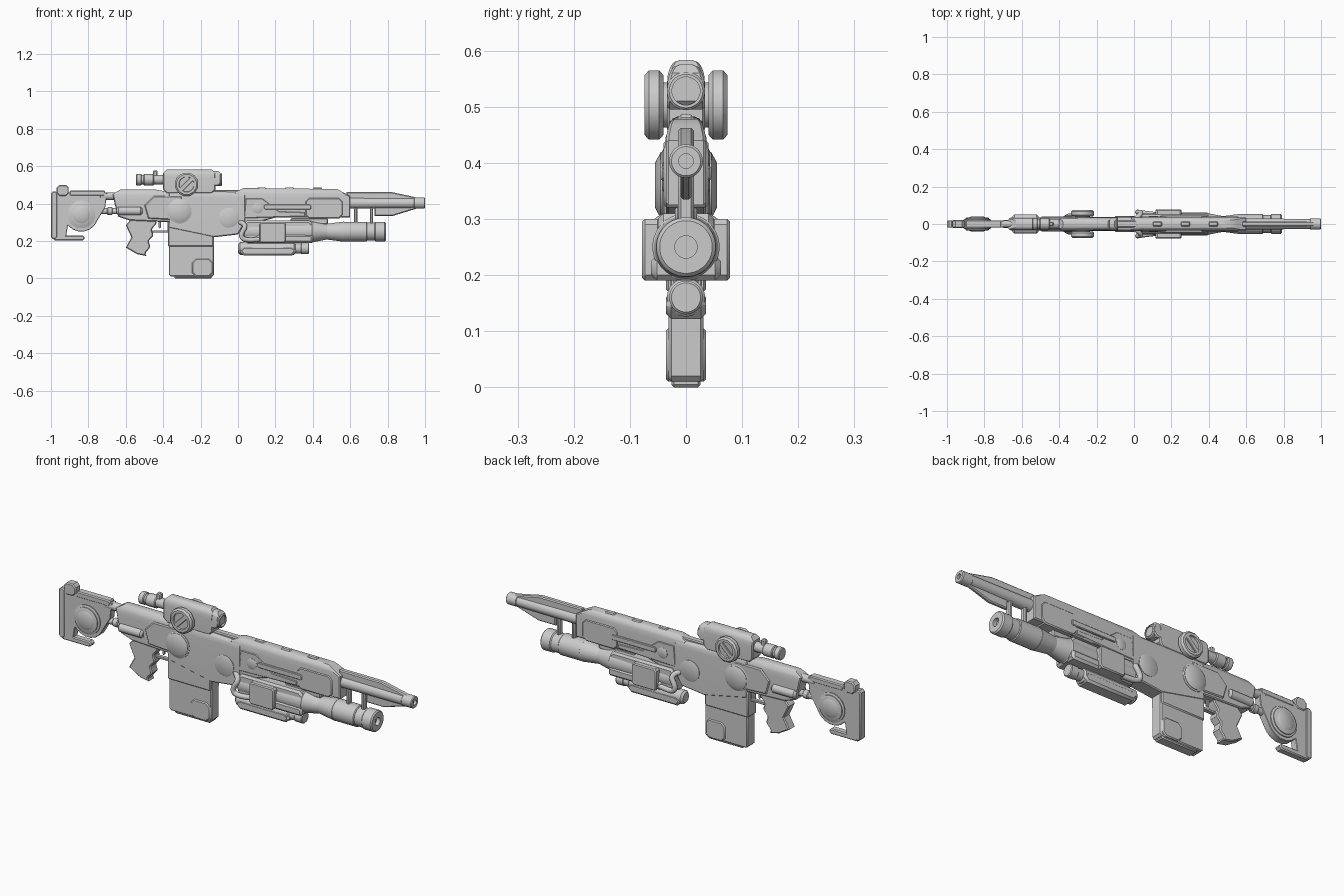
import bpy, bmesh, math
from mathutils import Vector

cube = bpy.data.objects.get("Cube")
if cube:
    bpy.data.objects.remove(cube, do_unlink=True)

shade = (.6, .6, .6, 1)
grey = bpy.data.materials.new("plain grey")
grey.use_nodes = True
grey.diffuse_color = shade
grey.node_tree.nodes["Principled BSDF"].inputs["Base Color"].default_value = shade
parts = []
SIDES = {"right": -1, "left": 1}


def finish(name, bm):
    bmesh.ops.recalc_face_normals(bm, faces=bm.faces)
    mesh = bpy.data.meshes.new(name)
    bm.to_mesh(mesh)
    bm.free()
    mesh.materials.append(grey)
    part = bpy.data.objects.new(name, mesh)
    bpy.context.collection.objects.link(part)
    parts.append(part)


def round_top(bm, eave, ridge, narrow):
    """Curve the sides inward between the eave and ridge heights."""
    steps = 4
    for step in range(steps):
        height = eave + (ridge - eave) * math.sin(step / steps * math.pi / 2)
        bmesh.ops.bisect_plane(bm, geom=bm.verts[:] + bm.edges[:] + bm.faces[:],
                               plane_co=(0, 0, height), plane_no=(0, 0, 1))
    for vert in bm.verts:
        rise = min(1, max(0, (vert.co.z - eave) / (ridge - eave)))
        vert.co.y *= narrow + (1 - narrow) * math.sqrt(1 - rise * rise)


def prism(name, outline, half, bevel=.005, y=0, roof=None):
    """Side outline of (x, z) points, thickened to both sides of y."""
    bm = bmesh.new()
    face = bm.faces.new([bm.verts.new((x, y - half, z)) for x, z in outline])
    grown = bmesh.ops.extrude_face_region(bm, geom=[face])["geom"]
    bmesh.ops.translate(bm, vec=(0, half * 2, 0),
                        verts=[item for item in grown if isinstance(item, bmesh.types.BMVert)])
    rims = [edge for edge in bm.edges if edge.verts[0].co.y == edge.verts[1].co.y]
    bmesh.ops.bevel(bm, geom=rims, offset=bevel, segments=1, affect="EDGES", clamp_overlap=True)
    if roof:
        round_top(bm, *roof)
    finish(name, bm)


def block(name, left, right, bottom, top, half, cut=.005, **shape):
    """Box whose four side-view corners are cut off."""
    outline = [(left + cut, bottom), (right - cut, bottom), (right, bottom + cut), (right, top - cut),
               (right - cut, top), (left + cut, top), (left, top - cut), (left, bottom + cut)]
    prism(name, outline, half, **shape)


def lathe(name, centre, profile, direction=Vector((1, 0, 0)), sides=32):
    """Turn (distance, radius) pairs about a line through the centre."""
    bm = bmesh.new()
    across = Vector((0, 0, 1))
    other = direction.cross(across)
    rings = []
    for distance, radius in profile:
        angles = [math.tau * (i + .5) / sides for i in range(sides)]
        rings.append([bm.verts.new(Vector(centre) + direction * distance
                                   + (across * math.cos(a) + other * math.sin(a)) * radius) for a in angles])
    for near, far in zip(rings, rings[1:]):
        for i in range(sides):
            bm.faces.new((near[i - 1], near[i], far[i], far[i - 1]))
    bm.faces.new(rings[0])
    bm.faces.new(rings[-1])
    finish(name, bm)


def tube(name, start, end, radius, z, y=0, tip=None, lip=.004, bore=None):
    """Rod along x with softened ends, an optional taper and a hollow mouth."""
    tip = tip or radius
    profile = [(start, radius - lip), (start + lip, radius), (end - lip, tip), (end, tip - lip)]
    if bore:
        profile += [(end, bore), (end - bore, bore)]
    lathe(name, (0, y, z), profile)


def discs(name, x, z, radius, reach, lip=.003, sides=32):
    """Matching round plate on each flank."""
    for side, sign in SIDES.items():
        profile = [(0, radius), (reach - lip, radius), (reach, radius - lip * 2)]
        lathe(f"{side}_{name}", (x, 0, z), profile, Vector((0, sign, 0)), sides)


# Shoulder stock: plate with round belly and hooked toe, then boss and struts
wheel_x, wheel_z, belly = -.838, .342, .092
curve = [math.radians(angle) for angle in range(-140, 0, 20)]
prism("stock_plate", [(-.99, .46), (-.99, .22), (-.92, .22), (-.91, .28)]
      + [(wheel_x + belly * math.cos(a), wheel_z + belly * math.sin(a)) for a in curve]
      + [(-.71, .38), (-.7, .46)], half=.018)
block("stock_toe", left=-.99, right=-.82, bottom=.203, top=.23, half=.018, cut=.01)
block("stock_butt_pad", left=-1, right=-.965, bottom=.21, top=.465, half=.02, cut=.01)
block("stock_heel", left=-.97, right=-.905, bottom=.44, top=.5, half=.022, cut=.015)
block("stock_top_rail", left=-.9, right=-.71, bottom=.44, top=.47, half=.02)
discs("stock_boss", wheel_x, wheel_z, radius=.074, reach=.026)
discs("stock_boss_ring", wheel_x, wheel_z, radius=.064, reach=.034)
discs("stock_boss_cap", wheel_x, wheel_z, radius=.046, reach=.04, lip=.006)
tube("stock_upper_strut", start=-.74, end=-.6, radius=.02, z=.44)
tube("stock_lower_strut", start=-.74, end=-.6, radius=.016, z=.36)
tube("stock_strut_collar", start=-.7, end=-.67, radius=.021, z=.36)

# Rear receiver and its side capsules
prism("rear_receiver", [(-.66, .4), (-.64, .33), (-.58, .31), (-.36, .3), (-.36, .46), (-.44, .475),
                        (-.63, .475), (-.67, .45)], half=.034, roof=(.42, .475, .5))
prism("rear_cheek", [(-.48, .32), (-.3, .31), (-.3, .44), (-.45, .44), (-.5, .39)], half=.04)
for side, sign in SIDES.items():
    tube(f"{side}_rear_capsule", start=-.65, end=-.51, radius=.022, z=.36, y=sign * .03, lip=.01)

# Grip with waved finger grooves, trigger and guard
grooves = 16
waves = [(-.44 - .05 * i / grooves + .008 * math.sin(i / grooves * math.tau * 3), .31 - .19 * i / grooves)
         for i in range(grooves + 1)]
prism("grip", waves + [(-.54, .13), (-.6, .165), (-.57, .22), (-.6, .285), (-.56, .33)], half=.026)
block("trigger_guard", left=-.46, right=-.36, bottom=.245, top=.257, half=.01, cut=.002, bevel=.002)
block("trigger_guard_post", left=-.376, right=-.36, bottom=.245, top=.32, half=.01, bevel=.002)
block("trigger", left=-.425, right=-.412, bottom=.268, top=.32, half=.006, bevel=.002)

# Centre receiver and magazine
prism("centre_receiver", [(-.37, .27), (-.13, .22), (0, .235), (.04, .3), (.04, .46), (-.2, .468), (-.37, .46)],
      half=.038, roof=(.43, .468, .5))
block("magazine_well", left=-.375, right=-.13, bottom=.17, top=.3, half=.036)
block("magazine", left=-.37, right=-.128, bottom=.01, top=.25, half=.031, cut=.01)
block("magazine_base", left=-.34, right=-.14, bottom=0, top=.03, half=.026)
block("magazine_foot", left=-.245, right=-.135, bottom=.01, top=.105, half=.036, cut=.02)
block("top_rail", left=-.2, right=.02, bottom=.45, top=.474, half=.018)
discs("receiver_dome_rim", x=-.313, z=.36, radius=.066, reach=.043)
discs("receiver_dome", x=-.313, z=.36, radius=.06, reach=.055, lip=.01)
discs("pivot_disc", x=-.05, z=.325, radius=.053, reach=.043)

# Fore-end with layered side plates
prism("fore_end", [(0, .27), (.2, .325), (.6, .325), (.6, .44), (.53, .478), (.03, .483), (-.02, .46)],
      half=.036, roof=(.43, .483, .45))
block("fore_end_front_band", left=.36, right=.56, bottom=.32, top=.43, half=.04, cut=.02)
prism("fore_end_rear_band", [(.03, .32), (.36, .33), (.36, .355), (.22, .36), (.13, .43), (.04, .43)], half=.039)
for number in range(3):
    start = .1 + number * .15
    block(f"top_clasp_{number}", left=start, right=start + .05, bottom=.46, top=.486, half=.014)
for side, sign in SIDES.items():
    block(f"{side}_side_strip", left=.14, right=.39, bottom=.368, top=.395, half=.006, y=sign * .039, bevel=.003)
discs("round_stud", x=.105, z=.375, radius=.027, reach=.043)

# Barrel with tapered ribs and hanging posts
bore_z = .403
tube("barrel", start=.58, end=.95, radius=.03, tip=.027, z=bore_z)
tube("muzzle", start=.94, end=1, radius=.03, z=bore_z, bore=.013)
prism("upper_rib", [(.58, .4), (.96, .4), (.96, .432), (.82, .462), (.58, .462)], half=.014)
prism("lower_rib", [(.73, .335), (.83, .335), (.96, .375), (.96, .4), (.73, .4)], half=.01)
for place, start in {"rear": .62, "front": .705}.items():
    block(f"{place}_barrel_post", left=start, right=start + .018, bottom=.28, top=.4, half=.014)

# Launcher: stepped tube, saddle, cradle and side boxes
axis_z = .25
tube("launcher_body", start=.03, end=.4, radius=.055, tip=.06, z=axis_z)
tube("launcher_neck", start=.39, end=.48, radius=.058, tip=.042, z=axis_z)
tube("launcher_flare", start=.47, end=.57, radius=.042, tip=.054, z=axis_z)
tube("launcher_sleeve", start=.56, end=.69, radius=.053, z=axis_z)
tube("launcher_groove", start=.68, end=.74, radius=.048, z=axis_z)
tube("launcher_mouth", start=.73, end=.79, radius=.053, z=axis_z, lip=.006, bore=.02)
block("launcher_saddle", left=.03, right=.4, bottom=.19, top=.31, half=.05, cut=.02, bevel=.01)
block("launcher_cradle", left=.1, right=.4, bottom=.19, top=.235, half=.062, cut=.01, bevel=.01)
block("launcher_rail", left=.28, right=.48, bottom=.29, top=.322, half=.02)
for side, sign in SIDES.items():
    block(f"{side}_launcher_box", left=.115, right=.255, bottom=.19, top=.3, half=.016, y=sign * .062, cut=.01)

# Bent hoses behind the launcher
for side, sign in SIDES.items():
    name = f"{side}_hose"
    path = bpy.data.curves.new(name, "CURVE")
    path.dimensions = "3D"
    path.bevel_depth = .013
    path.use_fill_caps = True
    spline = path.splines.new("NURBS")
    bends = [(.12, .05, .21), (.04, .06, .2), (.01, .065, .23), (.05, .06, .29), (.01, .03, .3)]
    spline.points.add(len(bends) - 1)
    for point, (x, y, z) in zip(spline.points, bends):
        point.co = (x, y * sign, z, 1)
    spline.use_endpoint_u = True
    spline.order_u = 3
    path.materials.append(grey)
    bpy.context.collection.objects.link(bpy.data.objects.new(name, path))

# Small tube under the launcher
low_z = .16
tube("lower_tube", start=0, end=.31, radius=.034, z=low_z, lip=.01)
tube("lower_tube_neck", start=.3, end=.34, radius=.027, z=low_z)
tube("lower_tube_cap", start=.335, end=.38, radius=.03, z=low_z)
block("lower_tube_shoe", left=.01, right=.31, bottom=.122, top=.17, half=.036, cut=.02, bevel=.012)
block("lower_tube_bracket", left=.05, right=.3, bottom=.17, top=.215, half=.022)

# Sight with side dials
sight_z = .528
block("sight_body", left=-.4, right=-.12, bottom=.455, top=.583, half=.034, cut=.02, roof=(.54, .583, .4))
block("sight_nose", left=-.2, right=-.09, bottom=.495, top=.575, half=.034, cut=.015, roof=(.53, .575, .4))
tube("sight_eyepiece", start=-.545, end=-.515, radius=.031, z=sight_z)
tube("sight_stem", start=-.52, end=-.38, radius=.025, z=sight_z)
tube("sight_collar", start=-.505, end=-.45, radius=.031, z=sight_z)
tube("sight_lens", start=-.13, end=-.085, radius=.034, z=sight_z, bore=.025)
block("sight_knob", left=-.455, right=-.43, bottom=.54, top=.578, half=.012)
dial_x, dial_z = -.275, .503
discs("dial_stem", dial_x, dial_z, radius=.04, reach=.045)
for side, sign in SIDES.items():
    profile = [(.04, .055), (.048, .064), (.066, .064), (.074, .055), (.074, .042), (.066, .04)]
    lathe(f"{side}_sight_dial", (dial_x, 0, dial_z), profile, Vector((0, sign, 0)), sides=12)
    long, wide = .035, .008
    corners = [(-long - wide, wide - long), (wide - long, -long - wide),
               (long + wide, long - wide), (long - wide, long + wide)]
    prism(f"{side}_dial_grip", [(dial_x + x, dial_z + z) for x, z in corners], half=.006, y=sign * .067, bevel=.002)

# Smooth the turned parts, keep hard edges
bpy.ops.object.select_all(action="DESELECT")
for part in parts:
    part.select_set(True)
bpy.context.view_layer.objects.active = parts[0]
bpy.ops.object.shade_smooth_by_angle(angle=math.radians(32))
